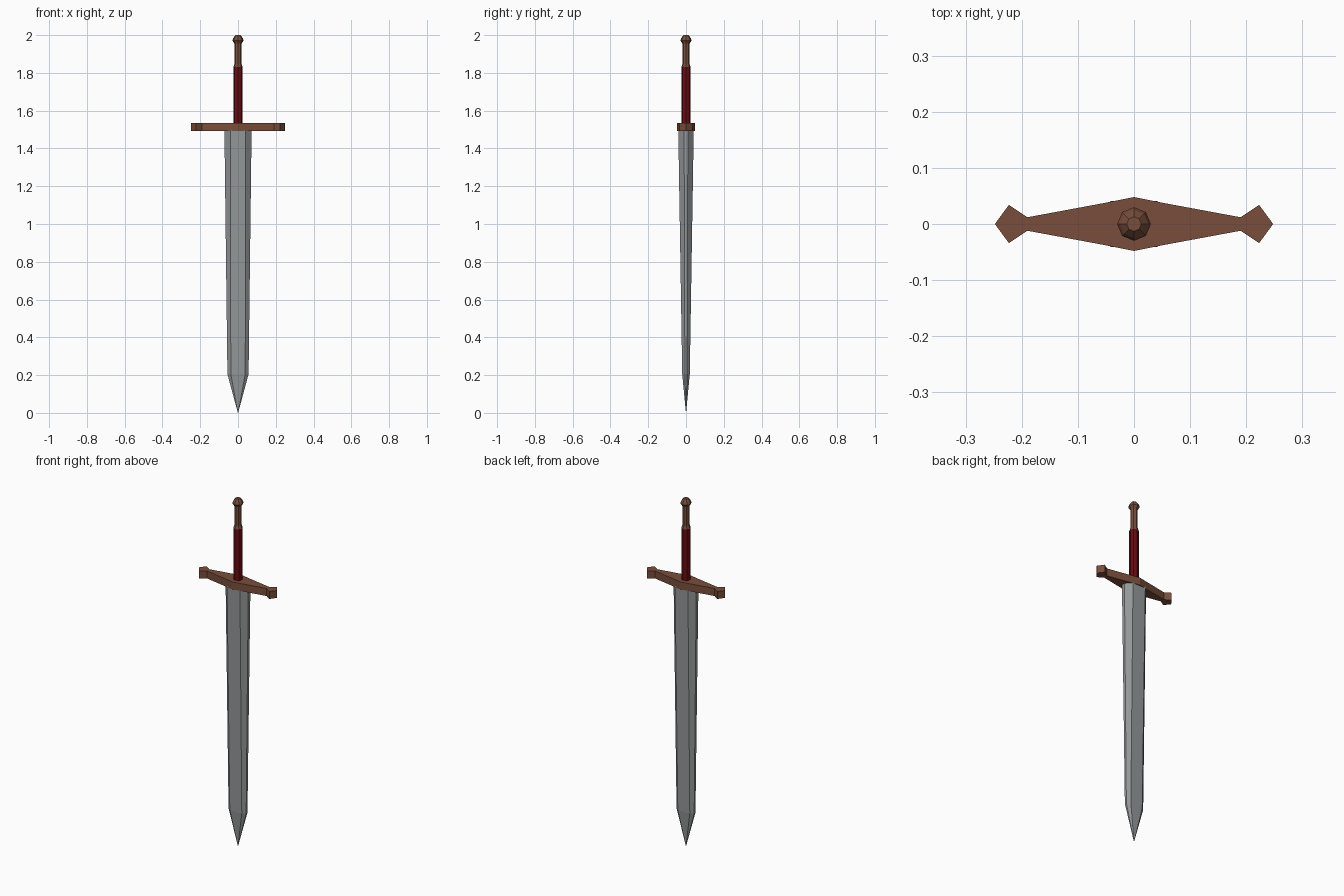
import bpy, bmesh
from math import cos, sin, pi

if "Cube" in bpy.data.objects:
    bpy.data.objects.remove(bpy.data.objects["Cube"])


def material(name, rgb):
    m = bpy.data.materials.new(name)
    m.diffuse_color = (*rgb, 1)
    m.use_nodes = True
    m.node_tree.nodes["Principled BSDF"].inputs["Base Color"].default_value = m.diffuse_color
    return m


steel = material("steel", (0.30, 0.315, 0.32))
brown = material("brown_bronze", (0.19, 0.076, 0.044))
red = material("dark_red_leather", (0.14, 0.004, 0.006))


def loft(name, rings, mat):
    """Skin a stack of equal-length (x, y, z) rings and cap both ends."""
    bm = bmesh.new()
    vs = [[bm.verts.new(p) for p in ring] for ring in rings]
    n = len(vs[0])
    for a, b in zip(vs, vs[1:]):
        for i in range(n):
            j = (i + 1) % n
            bm.faces.new((a[i], a[j], b[j], b[i]))
    bm.faces.new(vs[0][::-1])
    bm.faces.new(vs[-1])
    bmesh.ops.remove_doubles(bm, verts=bm.verts, dist=1e-5)
    bmesh.ops.recalc_face_normals(bm, faces=bm.faces)
    me = bpy.data.meshes.new(name)
    bm.to_mesh(me)
    bm.free()
    me.materials.append(mat)
    ob = bpy.data.objects.new(name, me)
    bpy.context.collection.objects.link(ob)
    return ob


def mirror4(quarter, z):
    """Mirror a +x+y outline (running from the x side to the y side) to all quadrants."""
    right = [(x, -y) for x, y in quarter[::-1]] + list(quarter)
    pts = right + [(-x, -y) for x, y in right]
    clean = []
    for p in pts:
        if p not in clean:
            clean.append(p)
    return [(x, y, z) for x, y in clean]


def octagon(r, z):
    return [(r * cos(i * pi / 4), r * sin(i * pi / 4), z) for i in range(8)]


# Blade: flat faces with bevelled edges, tapering to a point
def blade_ring(w, edge, flat, t, z):
    return mirror4([(w, edge), (flat, t)], z)


loft("blade", [blade_ring(0.0006, 0.0002, 0.0004, 0.0004, 0.0),
               blade_ring(0.056, 0.006, 0.038, 0.02, 0.205),
               blade_ring(0.072, 0.01, 0.041, 0.041, 1.5)], steel)

# Crossguard: diamond-ended outline
guard = [(0.248, 0.0), (0.223, 0.034), (0.19, 0.012), (0.05, 0.038), (0.0, 0.048)]
loft("crossguard", [mirror4(guard, 1.492), mirror4(guard, 1.535)], brown)

# Grip
loft("grip", [octagon(0.025, 1.53), octagon(0.025, 1.83)], red)

# Upper handle and pommel
loft("pommel", [octagon(r, z) for r, z in
                [(0.025, 1.83), (0.019, 1.848), (0.019, 1.955),
                 (0.030, 1.972), (0.025, 1.985), (0.013, 2.0)]], brown)
